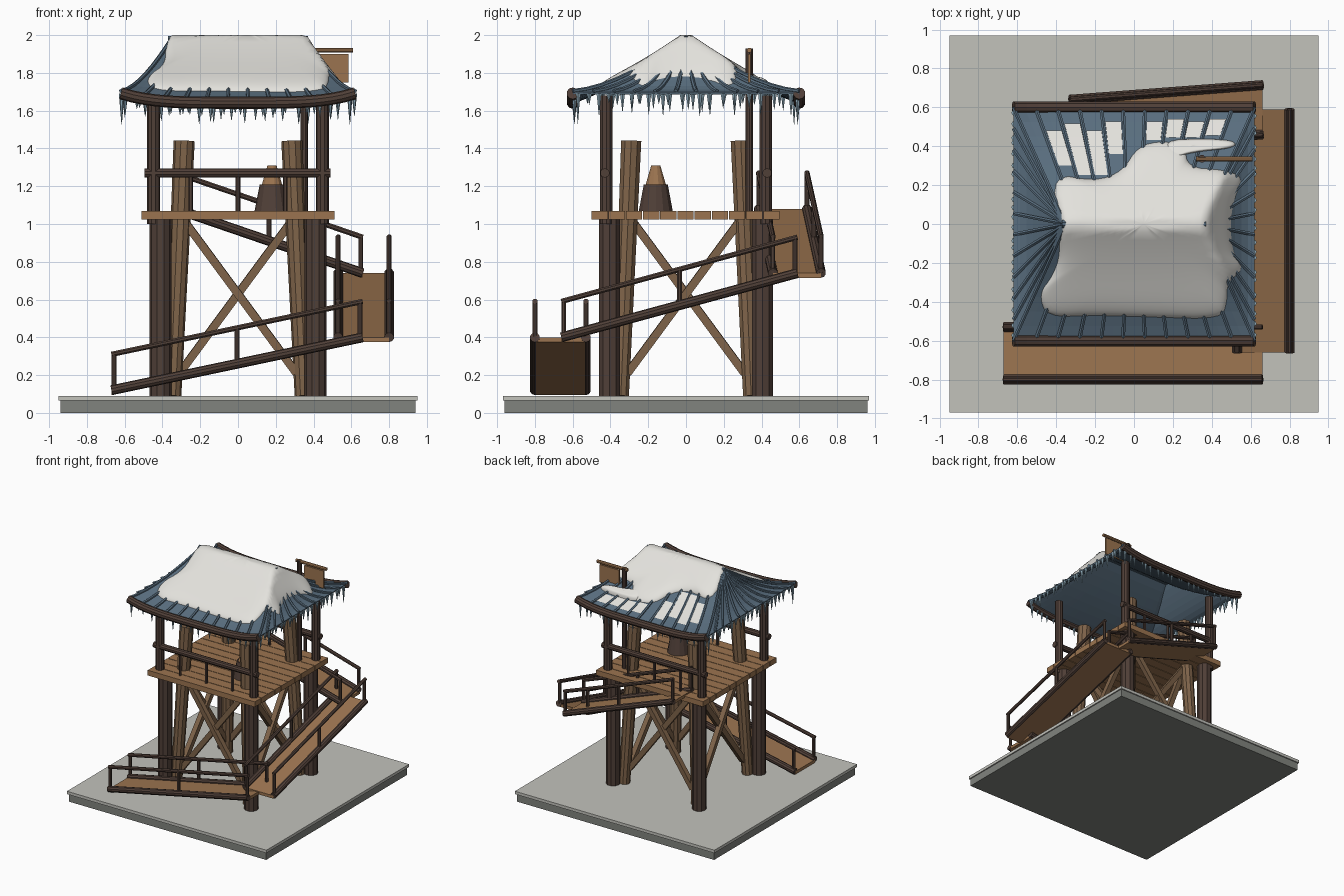
import bpy, bmesh, math, random
from mathutils import Vector

random.seed(4)
if "Cube" in bpy.data.objects:
    bpy.data.objects.remove(bpy.data.objects["Cube"], do_unlink=True)


def material(name, r, g, b):
    m = bpy.data.materials.new(name)
    m.use_nodes = True
    m.diffuse_color = (r, g, b, 1)
    m.node_tree.nodes["Principled BSDF"].inputs["Base Color"].default_value = (r, g, b, 1)
    return m


DARK = material("dark timber", 0.08, 0.05, 0.039)
WOOD = material("brown timber", 0.21, 0.125, 0.067)
TAN = material("tan planks", 0.33, 0.175, 0.08)
BLUE = material("blue roofing", 0.1, 0.155, 0.21)
ICE = material("ice", 0.27, 0.4, 0.48)
SNOW = material("snow", 0.77, 0.76, 0.72)
STONE = material("grey stone", 0.22, 0.23, 0.21)
CAP = material("pale stone", 0.54, 0.54, 0.5)


def finish(bm, name, mat):
    bmesh.ops.recalc_face_normals(bm, faces=bm.faces)
    me = bpy.data.meshes.new(name)
    bm.to_mesh(me)
    bm.free()
    me.materials.append(mat)
    ob = bpy.data.objects.new(name, me)
    bpy.context.collection.objects.link(ob)
    return ob


def add_tube(bm, pts, r0, r1=None, sides=10):
    """Round bar along a path, tapering from r0 to r1."""
    pts = [Vector(p) for p in pts]
    r1 = r0 if r1 is None else r1
    rings = []
    for i, p in enumerate(pts):
        d = (pts[min(i + 1, len(pts) - 1)] - pts[max(i - 1, 0)]).normalized()
        a = d.cross(Vector((0, 0, 1)) if abs(d.z) < 0.9 else Vector((1, 0, 0))).normalized()
        b = d.cross(a)
        r = r0 + (r1 - r0) * i / (len(pts) - 1)
        angles = [2 * math.pi * (k + 0.5) / sides for k in range(sides)]
        rings.append([bm.verts.new(p + r * (math.cos(t) * a + math.sin(t) * b)) for t in angles])
    for q, w in zip(rings, rings[1:]):
        for k in range(sides):
            n = (k + 1) % sides
            bm.faces.new((q[k], q[n], w[n], w[k]))
    bm.faces.new(rings[0])
    bm.faces.new(rings[-1])


def tubes(name, mat, paths, r0, r1=None, sides=10):
    bm = bmesh.new()
    for path in paths:
        add_tube(bm, path, r0, r1, sides)
    return finish(bm, name, mat)


def slab(name, mat, top, thick):
    """Four top corners extruded straight down."""
    bm = bmesh.new()
    hi = [bm.verts.new(p) for p in top]
    lo = [bm.verts.new((p[0], p[1], p[2] - thick)) for p in top]
    bm.faces.new(hi)
    bm.faces.new(lo)
    for k in range(4):
        n = (k + 1) % 4
        bm.faces.new((hi[k], hi[n], lo[n], lo[k]))
    return finish(bm, name, mat)


def box(name, mat, x0, x1, y0, y1, z0, z1):
    return slab(name, mat, [(x0, y0, z1), (x1, y0, z1), (x1, y1, z1), (x0, y1, z1)], z1 - z0)


CORNERS = [(sx, sy) for sx in (-1, 1) for sy in (-1, 1)]

# Ground plinth
box("plinth", STONE, -0.94, 0.94, -0.96, 0.96, 0, 0.065)
box("plinth_cap", CAP, -0.95, 0.95, -0.97, 0.97, 0.065, 0.09)

# Corner posts and leaning inner legs
tubes("corner_posts", DARK, [[(.41 * x, .405 * y, .09), (.41 * x, .405 * y, 1.04)] for x, y in CORNERS], .058)
tubes("roof_posts", DARK, [[(.447 * x, .422 * y, 1.0), (.447 * x, .422 * y, 1.68)] for x, y in CORNERS], .034)
tubes("leaning_legs", WOOD, [[(.345 * x, .345 * y, .09), (.285 * x, .29 * y, 1.44)] for x, y in CORNERS],
      .045, .056)

# Crossed braces on every side
braces = []
for s in (-1, 1):
    for d in (-1, 1):
        lo, hi, a = .335 * s, .3 * s, .01 * d
        braces.append([(-.31 * d, lo + a, .21), (.28 * d, hi + a, 1.01)])
        braces.append([(lo + a, -.31 * d, .21), (hi + a, .28 * d, 1.01)])
tubes("cross_braces", WOOD, braces, .03, sides=4)

# Platform planks
for i in range(11):
    y = -.5 + i / 11
    box(f"floor_plank_{i + 1}", TAN, -.51, .51, y, y + .086, 1.025, 1.07)

# Front and back railings
for side, y in (("front", -.43), ("back", .43)):
    tubes(side + "_rail", DARK, [[(-.495, y, 1.27), (.49, y, 1.27)]], .025)
    tubes(side + "_balusters", DARK, [[(x, y, 1.06), (x, y, 1.27)] for x in (-.25, 0, .25)], .012, sides=6)

# Bell-shaped tub with a wooden top
tubes("tub", DARK, [[(.18, -.16, 1.07), (.18, -.16, 1.21)]], .092, .065, 14)
tubes("tub_top", TAN, [[(.18, -.16, 1.21), (.18, -.16, 1.31)]], .055, .025, 12)


# Ramps with a rail on both edges
def ramp(name, start, end, across):
    a, b, off = Vector(start), Vector(end), Vector(across)
    up = Vector((0, 0, .19))
    slab(name + "_deck", TAN, [a, b, b + off, a + off], .025)
    edges = [(a, b), (a + off, b + off)]
    tubes(name + "_beams", DARK, edges, .026)
    tubes(name + "_handrails", DARK, [(p + up, q + up) for p, q in edges], .015, sides=8)
    posts = [p.lerp(q, t) for p, q in edges for t in (.01, .5, .99)]
    tubes(name + "_posts", DARK, [(p, p + up) for p in posts], .014, sides=8)


ramp("front_ramp", (-.67, -.8, .12), (.66, -.8, .4), (0, .27, 0))
ramp("side_ramp", (.8, -.66, .4), (.8, .59, .74), (-.27, 0, 0))
ramp("back_ramp", (.66, .715, .74), (-.33, .64, 1.08), (0, -.255, 0))

# Curved hip roof
EX, EY, RX = .62, .6, .35


def roof_z(x, y):
    t = max(abs(y) / EY, (abs(x) - RX) / (EX - RX))
    return 1.98 - .43 * t + .1 * t * t + .05 * (abs(x) / EX) ** 4 * t * t


def on_roof(side, u, t, lift=0):
    """u runs along the eave from -1 to 1, t from ridge to eave."""
    if side in ("front", "back"):
        x, y = u * (RX + (EX - RX) * t), EY * t * (1 if side == "back" else -1)
    else:
        x, y = (RX + (EX - RX) * t) * (1 if side == "left" else -1), u * EY * t
    return Vector((x, y, roof_z(x, y) + lift))


SIDES = ("front", "back", "left", "right")
STEPS = [i / 8 for i in range(9)]


def roof_patch(bm, side, u0, u1, t0, t1, lift, nu, nt=8):
    grid = [[bm.verts.new(on_roof(side, u0 + (u1 - u0) * i / nu, t0 + (t1 - t0) * j / nt, lift))
             for j in range(nt + 1)] for i in range(nu + 1)]
    for i in range(nu):
        for j in range(nt):
            bm.faces.new((grid[i][j], grid[i + 1][j], grid[i + 1][j + 1], grid[i][j + 1]))


bm = bmesh.new()
for side in SIDES:
    roof_patch(bm, side, -1, 1, 0, 1, 0, 22)
bmesh.ops.remove_doubles(bm, verts=bm.verts, dist=.0005)
roof = finish(bm, "roof_sheet", BLUE)
solid = roof.modifiers.new("thickness", "SOLIDIFY")
solid.thickness = .014

for side in SIDES:
    n = 11
    us = [-1 + 2 * i / n for i in range(n + 1)]
    tubes(side + "_roof_ribs", BLUE, [[on_roof(side, u, t, .004) for t in STEPS] for u in us], .011, sides=6)
tubes("ridge_pole", BLUE, [[(-.37, 0, 1.975), (.37, 0, 1.975)]], .021, sides=8)

# Curved eave logs
for side in ("front", "back"):
    tubes(side + "_eave_log", DARK, [[on_roof(side, i / 10, 1, -.008) for i in range(-10, 11)]], .032)

# Icicles under the eaves
spikes = bmesh.new()
for side in SIDES:
    for i in range(22):
        u = -1 + 2 * (i + random.uniform(.2, .8)) / 22
        p = on_roof(side, u, .985, -.01)
        drop = random.uniform(.05, .12) + (.05 if abs(u) > .9 else 0)
        add_tube(spikes, [p, p - Vector((0, 0, drop))], .015, .001, 6)
finish(spikes, "icicles", ICE)


# Snow drifts with rounded rims
def snow_drift(name, outline, center, depth):
    pts = [Vector(p) for p in outline]
    for _ in range(2):
        pts = [a.lerp(b, f) for a, b in zip(pts, pts[1:] + pts[:1]) for f in (.25, .75)]
    c = Vector(center)
    bm = bmesh.new()
    rings = []
    scales = [math.sin(i / 18 * math.pi / 2) for i in range(1, 19)]
    for s in scales:
        ring = []
        for p in pts:
            q = c.lerp(p, s)
            z = roof_z(*q) + depth * math.sqrt(max(0, 1 - s ** 8)) - .003
            ring.append(bm.verts.new((q.x, q.y, min(z, 2.0))))
        rings.append(ring)
    hub = bm.verts.new((c.x, c.y, min(roof_z(*c) + depth, 2.0)))
    n = len(pts)
    for k in range(n):
        m = (k + 1) % n
        bm.faces.new((hub, rings[0][k], rings[0][m]))
        for q, w in zip(rings, rings[1:]):
            bm.faces.new((q[k], w[k], w[m], q[m]))
    ob = finish(bm, name, SNOW)
    ob.data.shade_smooth()


snow_drift("main_snow", [
    (-.39, 0), (-.38, -.16), (-.42, -.27), (-.49, -.36), (-.45, -.48), (-.2, -.47), (.1, -.48), (.45, -.49),
    (.48, -.4), (.48, -.3), (.57, -.23), (.5, -.14), (.5, .1), (.57, .24), (.46, .28), (.28, .29), (.26, .4),
    (.15, .43), (.02, .4), (-.06, .27), (-.2, .22), (-.42, .26)], (.05, 0), .045)
snow_drift("back_snow", [(.18, .33), (.3, .37), (.52, .39), (.52, .43), (.35, .44), (.15, .43)], (.3, .405), .035)

# Thin snow left between the back ribs
bm = bmesh.new()
for panel, t0, t1 in [(1, .5, .8), (2, .42, .86), (3, .42, .8), (4, .6, .88), (6, .72, .88),
                      (7, .74, .9), (8, .74, .88), (9, .76, .9)]:
    u = -1 + 2 * panel / 11
    roof_patch(bm, "back", u + .02, u + .162, t0, t1, .009, 1, 4)
finish(bm, "snow_patches", SNOW)

# Hanging board on a tall pole
tubes("sign_pole", DARK, [[(.35, .335, 1.03), (.35, .335, 1.93)]], .02)
tubes("sign_arm", TAN, [[(.32, .335, 1.92), (.61, .335, 1.92)]], .014, sides=8)
box("sign_board", TAN, .4, .585, .328, .342, 1.75, 1.9)
